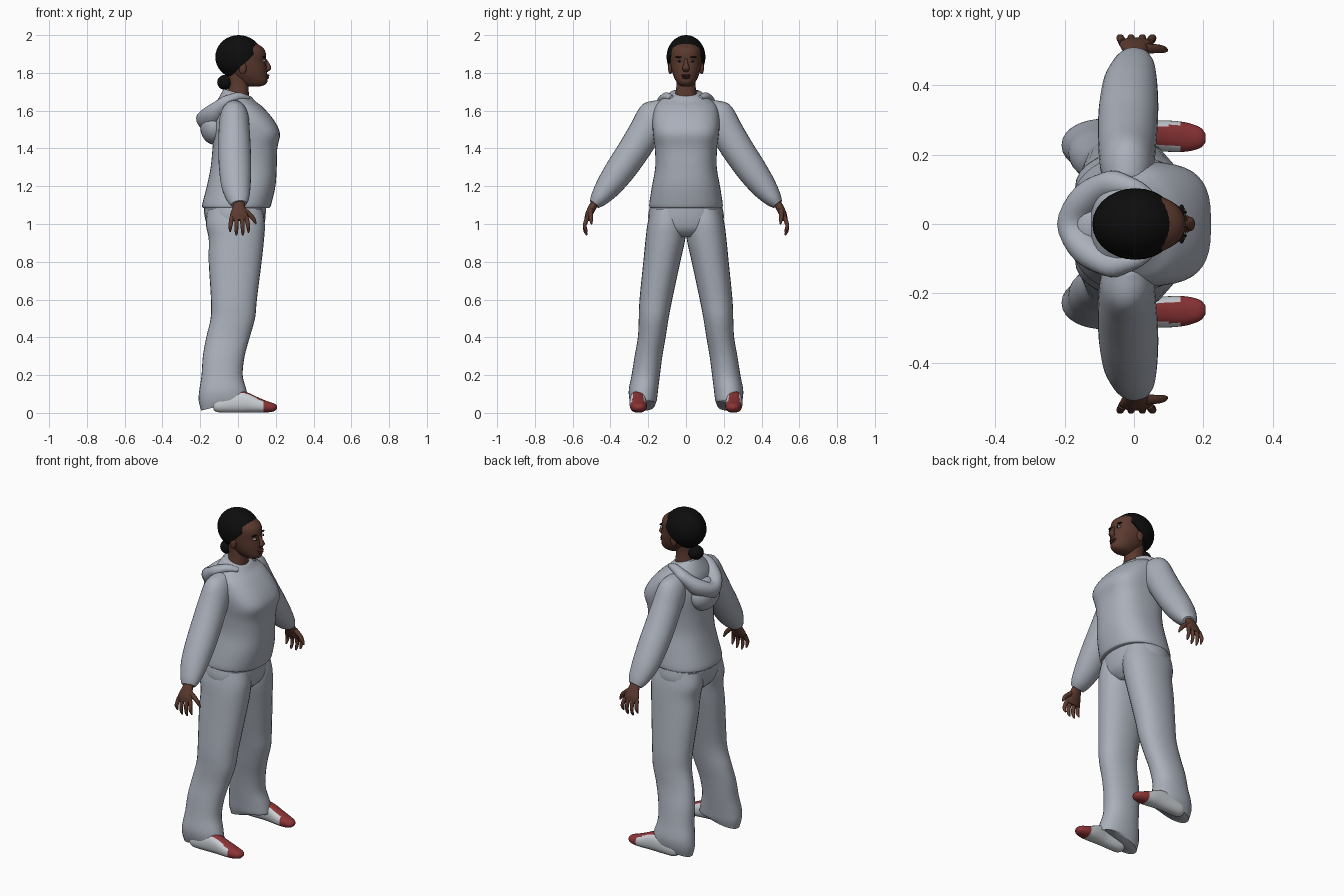
import bpy, bmesh, math
from mathutils import Vector

if "Cube" in bpy.data.objects:
    bpy.data.objects.remove(bpy.data.objects["Cube"])


def material(name, rgb):
    m = bpy.data.materials.new(name)
    m.diffuse_color = (*rgb, 1)
    m.use_nodes = True
    m.node_tree.nodes["Principled BSDF"].inputs["Base Color"].default_value = m.diffuse_color
    return m


FABRIC = material("grey fabric", (0.40, 0.43, 0.49))
SKIN = material("brown skin", (0.105, 0.042, 0.028))
HAIR = material("black hair", (0.004, 0.004, 0.004))
RED = material("red shoe", (0.27, 0.035, 0.038))
WHITE = material("pale shoe", (0.60, 0.63, 0.66))
LIPS = material("dark lips", (0.07, 0.022, 0.018))
EYE = material("eye white", (0.40, 0.36, 0.33))


def finish(name, bm, mats, rule=None, angle=60):
    bmesh.ops.recalc_face_normals(bm, faces=bm.faces)
    me = bpy.data.meshes.new(name)
    bm.to_mesh(me)
    bm.free()
    ob = bpy.data.objects.new(name, me)
    bpy.context.collection.objects.link(ob)
    for m in mats:
        me.materials.append(m)
    if rule:
        for p in me.polygons:
            p.material_index = rule(p.center)
    bpy.ops.object.select_all(action='DESELECT')
    ob.select_set(True)
    bpy.context.view_layer.objects.active = ob
    bpy.ops.object.shade_smooth_by_angle(angle=math.radians(angle))
    return ob


def spline(a, b, c, d, t):
    return 0.5 * (2 * b + (c - a) * t + (2 * a - 5 * b + 4 * c - d) * t * t
                  + (3 * b - a - 3 * c + d) * t ** 3)


def loft(name, rings, mats, seg=28, steps=4, rule=None):
    """Skin over rings (centre, u, v, squareness), smoothed between rings."""
    full = []
    for i in range(len(rings) - 1):
        q = [rings[max(0, min(len(rings) - 1, i + k))] for k in (-1, 0, 1, 2)]
        for s in range(steps):
            full.append([spline(*(r[j] for r in q), s / steps) for j in range(4)])
    full.append(rings[-1])
    bm = bmesh.new()
    loops = []
    for c, u, v, n in full:
        loop = []
        for k in range(seg):
            a = 2 * math.pi * k / seg
            ca, sa = math.cos(a), math.sin(a)
            p = c + u * math.copysign(abs(ca) ** (2 / n), ca) + v * math.copysign(abs(sa) ** (2 / n), sa)
            loop.append(bm.verts.new(p))
        loops.append(loop)
    for A, B in zip(loops, loops[1:]):
        for k in range(seg):
            bm.faces.new((A[k], A[(k + 1) % seg], B[(k + 1) % seg], B[k]))
    bm.faces.new(loops[0])
    bm.faces.new(loops[-1])
    return finish(name, bm, mats, rule)


def level(z, x0, x1, y0, y1, n=2.2, dz=0.0):
    """Level ring between x and y limits; dz lifts its front."""
    return (Vector(((x0 + x1) / 2, (y0 + y1) / 2, z)), Vector(((x1 - x0) / 2, 0, dz)),
            Vector((0, (y1 - y0) / 2, 0)), n)


def sweep(name, pts, mats, side=Vector((1, 0, 0)), **kw):
    """Tube through (x, y, z, half size along side, other half size)."""
    rings = []
    P = [Vector(p[:3]) for p in pts]
    for i, p in enumerate(pts):
        t = (P[min(i + 1, len(P) - 1)] - P[max(i - 1, 0)]).normalized()
        u = (side - t * side.dot(t)).normalized()
        rings.append((P[i], u * p[3], t.cross(u) * p[4], 2.0))
    return loft(name, rings, mats, **kw)


def ball(name, loc, size, mat, cut=None):
    bm = bmesh.new()
    bmesh.ops.create_uvsphere(bm, u_segments=28, v_segments=18, radius=1)
    for v in bm.verts:
        v.co = Vector(v.co[i] * size[i] + loc[i] for i in range(3))
    if cut:
        bmesh.ops.bisect_plane(bm, geom=bm.verts[:] + bm.edges[:] + bm.faces[:],
                               plane_co=cut[0], plane_no=cut[1], clear_inner=True)
        bmesh.ops.holes_fill(bm, edges=[e for e in bm.edges if e.is_boundary])
    return finish(name, bm, [mat])


# Sweatshirt body: z, back, front, half width, squareness, front lift
body = [(1.085, -.18, .165, .185, 2.3, 0), (1.10, -.19, .175, .195, 2.3, 0),
        (1.2, -.165, .198, .18, 2.4, 0), (1.3, -.145, .205, .163, 2.5, 0),
        (1.4, -.135, .208, .165, 2.7, 0), (1.48, -.13, .222, .175, 2.9, 0),
        (1.55, -.13, .19, .178, 2.6, 0), (1.62, -.12, .135, .165, 2.3, -.005),
        (1.66, -.10, .095, .13, 2.1, -.012), (1.695, -.075, .07, .085, 2, -.02)]
loft("sweatshirt_body", [level(z, a, b, -w, w, n, d) for z, a, b, w, n, d in body], [FABRIC], seg=40)

# Hood lying on the shoulders and back
half = [(.055, .075, 1.668, .012, .014), (.0, .105, 1.675, .022, .025),
        (-.06, .115, 1.645, .035, .04), (-.125, .08, 1.585, .045, .055)]
hood = half + [(-.158, 0, 1.54, .05, .07)] + [(x, -y, z, a, b) for x, y, z, a, b in half[::-1]]
sweep("hood", hood, [FABRIC], side=Vector((.6, 0, .8)))
ball("hood_pouch", (-.125, 0, 1.515), (.075, .11, .095), FABRIC)

# Hips and trouser legs
loft("hips", [level(.93, -.11, .09, -.06, .06), level(.97, -.15, .13, -.17, .17),
              level(1.03, -.175, .145, -.2, .2), level(1.10, -.182, .148, -.19, .19)], [FABRIC])
leg = [(1.08, -.16, .13, .01, .185), (1.0, -.17, .142, .0, .204), (.92, -.155, .138, .004, .214),
       (.8, -.155, .125, .03, .226), (.6, -.143, .10, .073, .246), (.5, -.145, .09, .092, .25),
       (.4, -.168, .062, .108, .255), (.3, -.186, .035, .125, .272), (.2, -.193, .025, .138, .288),
       (.12, -.205, .045, .148, .303), (.065, -.208, .055, .155, .298)]

arm = [(-.02, .10, 1.62, .05, .05), (-.02, .155, 1.57, .075, .098), (-.02, .22, 1.48, .083, .088),
       (-.018, .28, 1.385, .086, .084), (-.015, .345, 1.29, .085, .08), (-.01, .41, 1.2, .077, .068),
       (0, .46, 1.135, .06, .048), (.005, .485, 1.105, .042, .03)]
palm = [(.005, .475, 1.125, .028, .02), (.005, .495, 1.09, .033, .021),
        (.005, .515, 1.05, .047, .019), (.007, .525, 1.02, .046, .013)]
shoe = [(-.13, .045, .03, .025), (-.1, .047, .044, .038), (0, .058, .056, .04), (.05, .055, .053, .043),
        (.1, .043, .042, .045), (.15, .033, .031, .042), (.19, .029, .021, .03), (.206, .03, .008, .012)]


def shoe_rule(c):
    """Red toe and tongue, pale sides."""
    return 0 if c.x > .135 or (c.z > .062 and abs(abs(c.y) - .255) < .028) else 1


for s, tag in ((1, "left"), (-1, "right")):
    rings = [level(z, a, b, s * y0, s * y1) for z, a, b, y0, y1 in leg]
    rings.append(level(.042, -.195, .04, s * .165, s * .285, 2.2, .03))
    loft(tag + "_trouser_leg", rings, [FABRIC])
    sweep(tag + "_sleeve", [(x, s * y, z, a, b) for x, y, z, a, b in arm], [FABRIC])
    sweep(tag + "_palm", [(x, s * y, z, a, b) for x, y, z, a, b in palm], [SKIN], seg=16)
    # Fingers and thumb
    for i, (x, tip) in enumerate(((-.033, .96), (-.007, .94), (.02, .94), (.044, .955))):
        sweep(f"{tag}_finger_{i + 1}",
              [(x, s * .522, 1.035, .012, .012), (x * 1.2, s * .536, .995, .011, .011),
               (x * 1.25, s * .533, tip + .02, .009, .009), (x * 1.25, s * .524, tip, .004, .004)],
              [SKIN], seg=10, steps=3)
    sweep(tag + "_thumb", [(.03, s * .505, 1.075, .015, .014), (.062, s * .505, 1.05, .013, .013),
                           (.083, s * .503, 1.025, .011, .011), (.095, s * .5, 1.0, .004, .004)],
          [SKIN], side=Vector((0, 1, 0)), seg=10, steps=3)
    loft(tag + "_shoe", [(Vector((x, s * (.258 - .05 * max(0, x)), z)), Vector((0, hy, 0)),
                          Vector((0, 0, hz)), 2.3) for x, z, hz, hy in shoe],
         [RED, WHITE], seg=32, steps=6, rule=shoe_rule)
    # Ear, eye, pupil and brow
    ball(tag + "_ear", (.025, s * .083, 1.825), (.02, .012, .032), SKIN)
    ball(tag + "_eye", (.138, s * .034, 1.863), (.012, .014, .007), EYE)
    ball(tag + "_pupil", (.146, s * .034, 1.863), (.006, .006, .006), HAIR)
    ball(tag + "_brow", (.137, s * .036, 1.884), (.009, .02, .004), HAIR)

# Neck and head
loft("neck", [level(1.62, -.06, .06, -.065, .065), level(1.68, -.055, .058, -.058, .058),
              level(1.74, -.05, .055, -.05, .05), level(1.80, -.06, .06, -.05, .05)], [SKIN])
head = [(1.728, .06, .115, .02), (1.737, .03, .142, .038), (1.755, .0, .156, .052),
        (1.785, -.03, .155, .067), (1.82, -.06, .153, .077), (1.86, -.09, .147, .084),
        (1.9, -.1, .148, .086), (1.93, -.09, .135, .08), (1.955, -.07, .10, .06), (1.97, -.04, .06, .03)]
loft("head", [level(z, a, b, -w, w, 2.1) for z, a, b, w in head], [SKIN], seg=36)
sweep("nose", [(.138, 0, 1.88, .006, .008), (.155, 0, 1.85, .01, .011),
               (.163, 0, 1.825, .013, .02), (.15, 0, 1.81, .008, .014)], [SKIN], seg=14)
ball("upper_lip", (.152, 0, 1.786), (.014, .025, .007), LIPS)
ball("lower_lip", (.151, 0, 1.775), (.014, .022, .007), LIPS)

# Hair cap cut along the hairline, with a low bun
ball("hair_cap", (.004, 0, 1.884), (.124, .103, .116), HAIR,
     cut=(Vector((.05, 0, 1.865)), Vector((-.68, 0, .73))))
ball("hair_bun", (-.068, 0, 1.75), (.042, .045, .04), HAIR)
